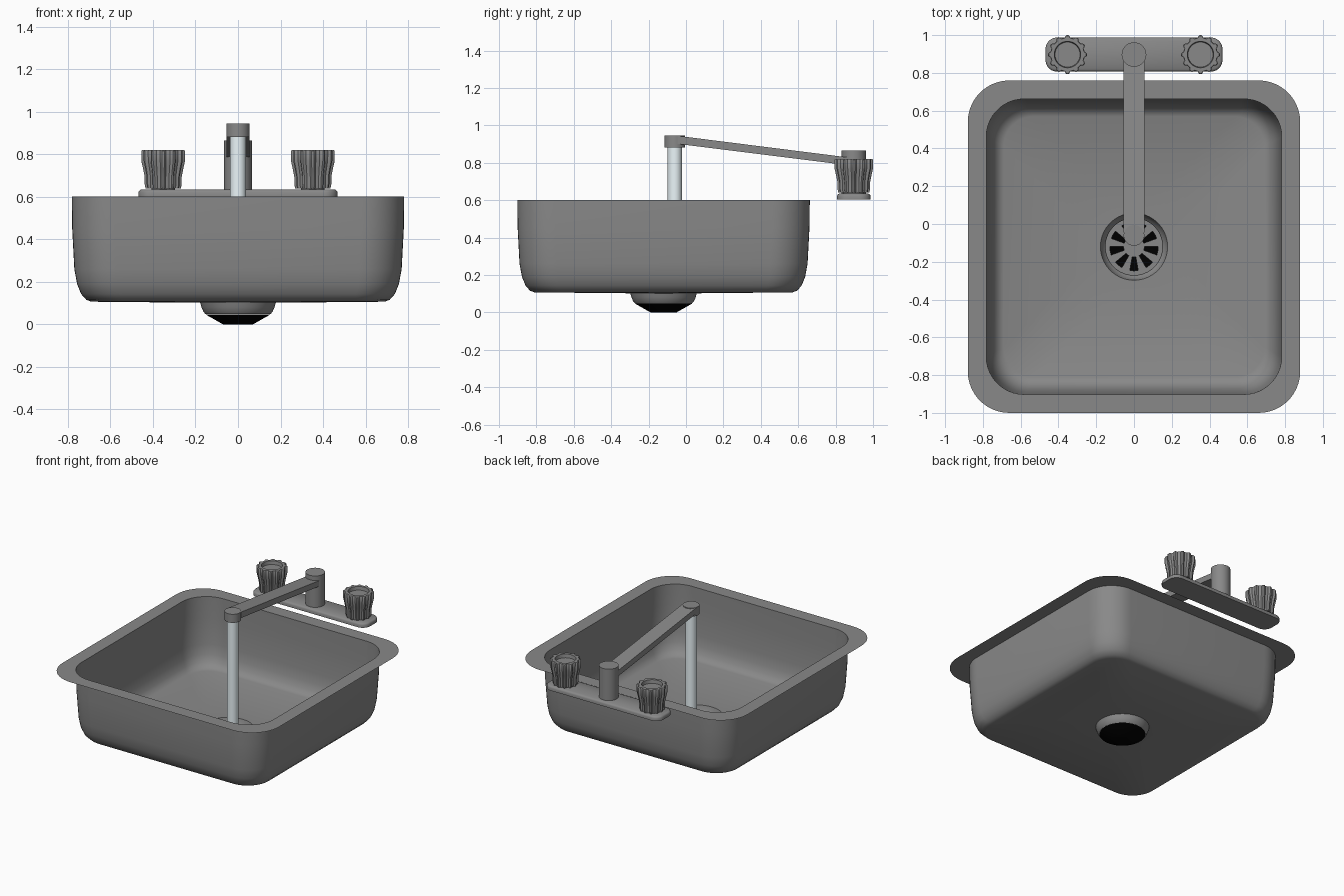
import bpy, math

if "Cube" in bpy.data.objects:
    bpy.data.objects.remove(bpy.data.objects["Cube"])

SINK_Y, TAP_Y = -0.12, 0.897


def colour(name, rgb):
    m = bpy.data.materials.new(name)
    m.diffuse_color = (*rgb, 1)
    m.use_nodes = True
    m.node_tree.nodes["Principled BSDF"].inputs["Base Color"].default_value = m.diffuse_color
    return m


steel = colour("dark_steel", (0.25, 0.25, 0.25))
black = colour("black", (0, 0, 0))
water = colour("water", (0.83, 0.92, 0.95))


def finish(name, verts, faces, mat, angle):
    me = bpy.data.meshes.new(name)
    me.from_pydata(verts, [], faces)
    me.update()
    me.materials.append(mat)
    ob = bpy.data.objects.new(name, me)
    bpy.context.collection.objects.link(ob)
    bpy.ops.object.select_all(action='DESELECT')
    ob.select_set(True)
    bpy.context.view_layer.objects.active = ob
    bpy.ops.object.mode_set(mode='EDIT')
    bpy.ops.mesh.select_all(action='SELECT')
    bpy.ops.mesh.normals_make_consistent(inside=False)
    bpy.ops.object.mode_set(mode='OBJECT')
    bpy.ops.object.shade_smooth_by_angle(angle=math.radians(angle))
    return ob


def loft(name, loops, cap_start=False, cap_end=False, mat=steel, angle=35, skip=None):
    n = len(loops[0])
    verts = [p for lp in loops for p in lp]
    faces = []
    for k in range(len(loops) - 1):
        for i in range(n):
            if skip and skip(k, i):
                continue
            j = (i + 1) % n
            faces.append((k*n + i, k*n + j, (k+1)*n + j, (k+1)*n + i))
    if cap_start:
        faces.append(tuple(range(n)))
    if cap_end:
        faces.append(tuple(range((len(loops)-1)*n, len(loops)*n)))
    return finish(name, verts, faces, mat, angle)


def round_rect(hx, hy, r, z, cx, cy, seg=11):
    pts = []
    for q, (sx, sy) in enumerate(((1, 1), (-1, 1), (-1, -1), (1, -1))):
        for i in range(seg + 1):
            a = math.pi/2 * (q + i/seg)
            pts.append((cx + sx*(hx-r) + r*math.cos(a), cy + sy*(hy-r) + r*math.sin(a), z))
    return pts


def circle(r, z, cx, cy, n=48, start=None):
    o = -math.pi/n + math.pi*2/n if start is None else start
    return [(cx + r*math.cos(o + 2*math.pi*i/n), cy + r*math.sin(o + 2*math.pi*i/n), z)
            for i in range(n)]


# basin: flat rim, steep walls, rounded floor, drain collar
profile = [(.88, .22, .602), (.782, .2, .602), (.78, .2, .45), (.77, .2, .26), (.757, .19, .19),
           (.738, .18, .143), (.714, .17, .116), (.69, .16, .107)]
loops = [round_rect(h, h, r, z, 0, SINK_Y) for h, r, z in profile]
loops += [circle(r, z, 0, SINK_Y) for r, z in ((.178, .102), (.172, .08), (.163, .06), (.153, .048))]
loft("basin", loops)

# strainer disc with nine wedge slots
loops = [circle(r, .05, 0, SINK_Y, 36, math.radians(-100)) for r in (.152, .128, .055)]
loft("drain_strainer", loops, cap_end=True, skip=lambda k, i: k == 1 and i % 4 < 2)

# black drain cup
loft("drain_cup", [circle(.153, .047, 0, SINK_Y), circle(.07, 0, 0, SINK_Y)], cap_end=True, mat=black)

# tap base plate with bevelled top edge
loft("tap_base", [round_rect(.468 - d, .09 - d, .06 - d, z, 0, TAP_Y)
                  for d, z in ((0, .603), (0, .623), (.004, .63), (.012, .635))], True, True)

# tap column and nozzle
loft("tap_column", [circle(.065, z, 0, TAP_Y) for z in (.63, .866)], True, True)
loft("nozzle", [circle(.055, z, 0, -.06) for z in (.882, .945)], True, True)

# sloping spout arm
arm = [[(sx*.055, y, z) for sx, z in ((-1, b), (1, b), (1, t), (-1, t))]
       for y, b, t in ((-.045, .901, .944), (.88, .785, .827))]
loft("spout_arm", arm, True, True)

# running water
loft("water_stream", [circle(.038, z, 0, -.06) for z in (.052, .885)], True, True, mat=water)


# fluted knobs with a recessed top
def knob(name, cx):
    n, ridges = 120, 12

    def ring(r, amp, z):
        pts = []
        for i in range(n):
            a = 2*math.pi*i/n
            rr = r + amp * min(1, max(0, 1.2*math.cos(ridges*a) + .3))
            pts.append((cx + rr*math.cos(a), TAP_Y + rr*math.sin(a), z))
        return pts
    rings = [(.075, .008, .64), (.077, .01, .66), (.077, .01, .695), (.083, .012, .735),
             (.09, .013, .77), (.091, .012, .815), (.088, .011, .82),
             (.07, 0, .82), (.066, 0, .795)]
    loft(name, [ring(*r) for r in rings], True, True)
    loft(name + "_stem", [circle(.055, z, cx, TAP_Y) for z in (.63, .645)], True, True)


for side, s in (("left", -1), ("right", 1)):
    knob(side + "_knob", s * .352)
